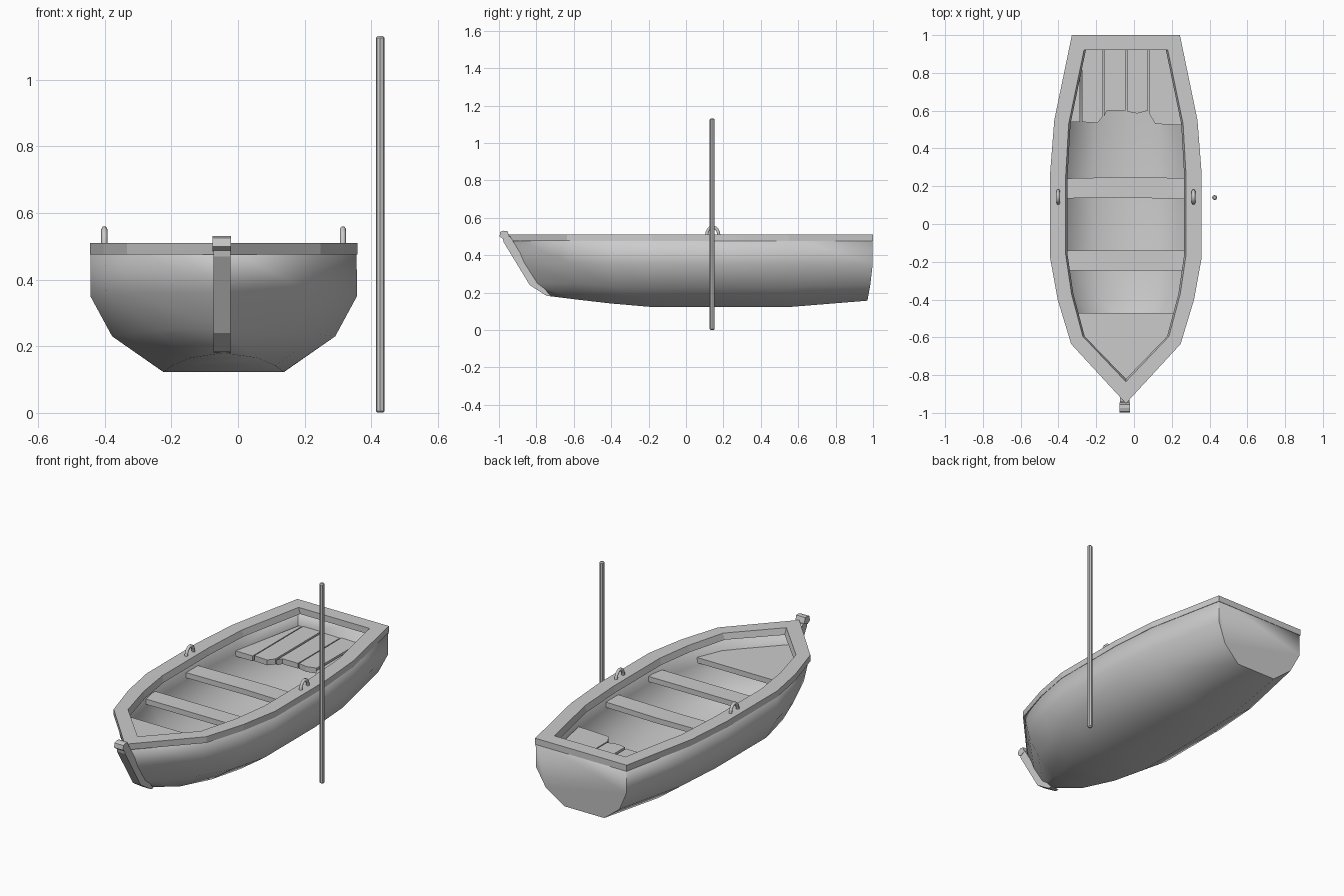
import bpy, bmesh, math

if "Cube" in bpy.data.objects:
    bpy.data.objects.remove(bpy.data.objects["Cube"])

CX = -0.043  # centre line of the boat


def finish(name, bm, smooth=None):
    mesh = bpy.data.meshes.new(name)
    bm.to_mesh(mesh)
    bm.free()
    ob = bpy.data.objects.new(name, mesh)
    bpy.context.collection.objects.link(ob)
    if smooth:
        bpy.ops.object.select_all(action='DESELECT')
        ob.select_set(True)
        bpy.context.view_layer.objects.active = ob
        bpy.ops.object.shade_smooth_by_angle(angle=math.radians(smooth))
    return ob


def slab(name, pts, offset, place):
    """Extrude a polygon; place maps (a, b) to a 3D point."""
    bm = bmesh.new()
    face = bm.faces.new([bm.verts.new(place(a, b)) for a, b in pts])
    ext = bmesh.ops.extrude_face_region(bm, geom=[face])
    verts = [g for g in ext['geom'] if isinstance(g, bmesh.types.BMVert)]
    bmesh.ops.translate(bm, vec=offset, verts=verts)
    bmesh.ops.recalc_face_normals(bm, faces=bm.faces[:])
    return finish(name, bm)


def board(name, pts, top, thick=0.03):
    return slab(name, pts, (0, 0, -thick), lambda x, y: (CX + x, y, top))


# Hull: half sections from stern to bow, each (half width, y, z) from rim to keel
sections = [
    [(.284, .998, .50), (.283, .998, .35), (.23, .985, .24), (.125, .97, .157)],
    [(.377, .55, .50), (.375, .55, .35), (.315, .55, .23), (.17, .55, .123)],
    [(.399, .27, .50), (.40, .27, .35), (.335, .27, .23), (.18, .27, .122)],
    [(.399, -.18, .50), (.40, -.18, .35), (.335, -.18, .23), (.18, -.18, .123)],
    [(.359, -.40, .50), (.35, -.40, .35), (.285, -.40, .235), (.155, -.40, .142)],
    [(.288, -.63, .50), (.26, -.62, .36), (.20, -.61, .25), (.10, -.60, .165)],
    [(0, -.945, .50), (0, -.885, .36), (0, -.815, .25), (0, -.72, .18)],
]
bm = bmesh.new()
rows = []
for sec in sections:
    full = [(-w, y, z) for w, y, z in sec] + sec[::-1]
    rows.append([bm.verts.new((CX + w, y, z)) for w, y, z in full])
for a, b in zip(rows, rows[1:]):
    for i in range(7):
        bm.faces.new((a[i], a[i + 1], b[i + 1], b[i]))
bm.faces.new(rows[0])
bmesh.ops.remove_doubles(bm, verts=bm.verts[:], dist=1e-4)
bmesh.ops.recalc_face_normals(bm, faces=bm.faces[:])
if min(bm.faces, key=lambda f: f.calc_center_median().z).normal.z > 0:
    bmesh.ops.reverse_faces(bm, faces=bm.faces[:])
hull = finish("hull", bm, 60)
shell = hull.modifiers.new("shell", 'SOLIDIFY')
shell.thickness = 0.025
shell.offset = -1

# Gunwale rim around the top
outer = [(.286, 1), (.379, .55), (.401, .27), (.401, -.18), (.361, -.40), (.29, -.635)]
inner = [(.222, .92), (.303, .53), (.319, .25), (.319, -.16), (.288, -.37), (.228, -.595)]


def closed(side, tip, shrink=0):
    half = [(w - shrink, y) for w, y in side]
    return half + [(0, tip)] + [(-w, y) for w, y in half[::-1]]


loops = [(closed(outer, -.95), .51), (closed(inner, -.835), .51),
         (closed(inner, -.82, .01), .475), (closed(outer, -.945), .475)]
bm = bmesh.new()
rings = [[bm.verts.new((CX + x, y, z)) for x, y in pts] for pts, z in loops]
n = len(rings[0])
for k in range(4):
    p, q = rings[k], rings[(k + 1) % 4]
    for i in range(n):
        j = (i + 1) % n
        bm.faces.new((p[i], p[j], q[j], q[i]))
bmesh.ops.recalc_face_normals(bm, faces=bm.faces[:])
finish("gunwale", bm)

# Seats across the boat and the small bow seat
board("middle_seat", [(-.378, .135), (0, .14), (.378, .13), (.378, .24), (.05, .25), (-.378, .24)], .40)
board("front_seat", [(-.375, -.245), (.375, -.245), (.375, -.14), (-.375, -.14)], .40)
board("bow_seat", [(-.32, -.47), (-.25, -.625), (0, -.875), (.25, -.625), (.32, -.47)], .40)

# Uneven stern planks
planks = [
    [(-.35, .54), (-.243, .54), (-.243, .975), (-.26, .975)],
    [(-.233, .54), (-.15, .535), (-.122, .57), (-.122, .975), (-.233, .975)],
    [(-.115, .57), (-.10, .60), (-.002, .60), (-.002, .975), (-.115, .975)],
    [(.008, .595), (.06, .585), (.115, .60), (.118, .975), (.008, .975)],
    [(.126, .58), (.155, .53), (.35, .52), (.26, .975), (.126, .975)],
]
for i, pts in enumerate(planks):
    board(f"stern_plank_{i + 1}", pts, .375 + .004 * (i % 2))

# Stem post on the bow
stem = [(-.72, .18), (-.745, .183), (-.835, .24), (-.975, .47), (-.982, .50), (-.94, .50), (-.80, .27)]
slab("stem_post", stem, (.05, 0, 0), lambda y, z: (CX - .030, y, z))
cap = [(-.975, .485), (-.997, .50), (-.993, .525), (-.975, .531), (-.955, .53), (-.945, .50)]
slab("stem_cap", cap, (.056, 0, 0), lambda y, z: (CX - .034, y, z))

# Oarlock hoops
for side, x in (("left", CX - .358), ("right", CX + .358)):
    curve = bpy.data.curves.new(f"{side}_oarlock", 'CURVE')
    curve.dimensions = '3D'
    curve.bevel_depth = .0095
    curve.bevel_resolution = 1
    curve.use_fill_caps = True
    spline = curve.splines.new('POLY')
    spline.points.add(8)
    for i, p in enumerate(spline.points):
        a = math.pi * i / 8
        p.co = (x, .143 + .033 * math.cos(a), .505 + .046 * math.sin(a), 1)
    bpy.context.collection.objects.link(bpy.data.objects.new(f"{side}_oarlock", curve))

# Upright pole beside the boat, with chamfered ends
bpy.ops.mesh.primitive_cylinder_add(vertices=8, radius=.0135, depth=1.13, location=(.427, .14, .566))
pole = bpy.context.object
pole.name = "pole"
bev = pole.modifiers.new("chamfer", 'BEVEL')
bev.width = .005
bev.segments = 1
bev.angle_limit = math.radians(60)
